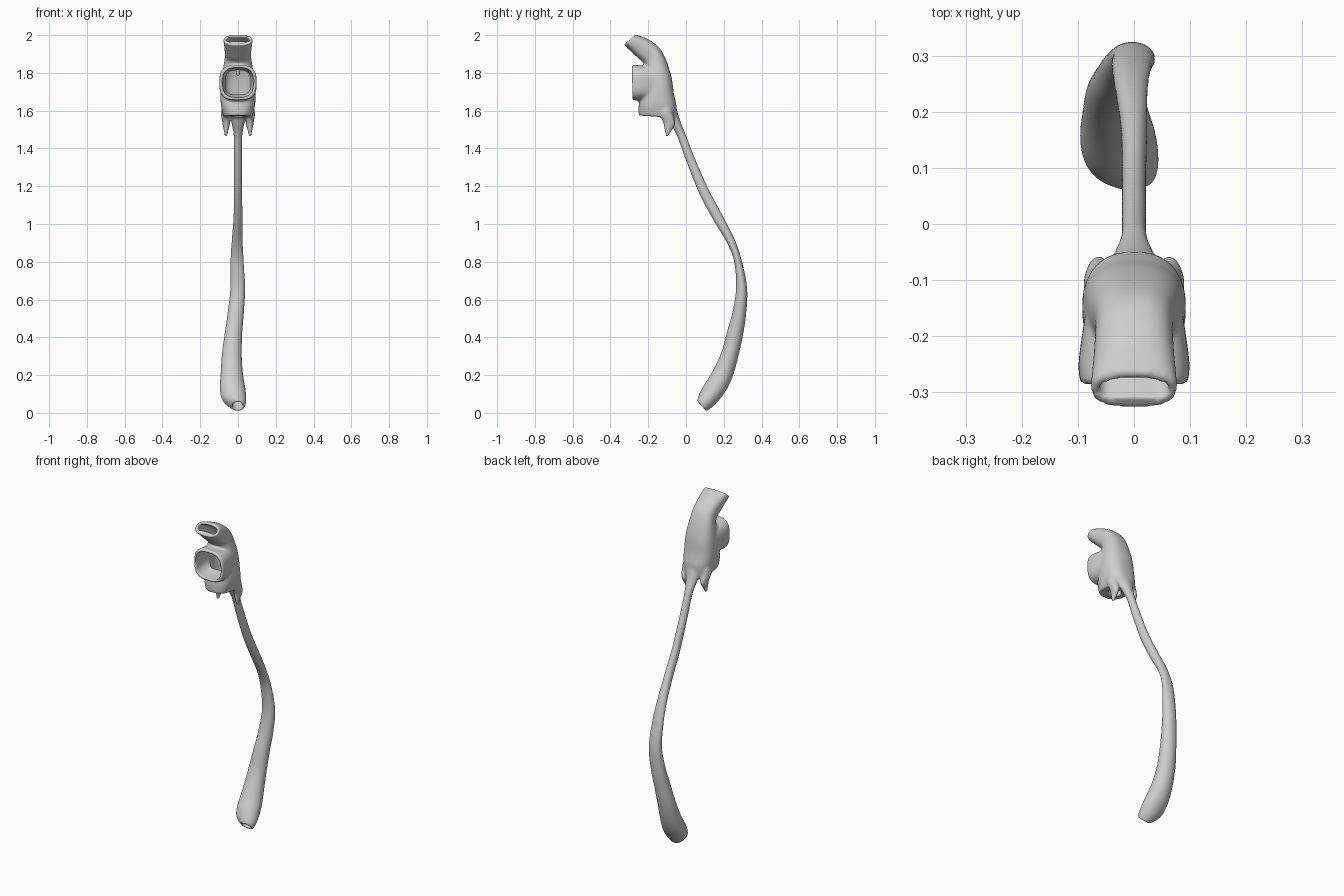
import bpy
import bmesh
from math import cos, sin, pi, copysign
from mathutils import Vector

cube = bpy.data.objects.get("Cube")
if cube:
    bpy.data.objects.remove(cube, do_unlink=True)

# Single matte grey
grey = bpy.data.materials.new("neutral grey")
grey.use_nodes = True
colour = (0.62, 0.62, 0.62, 1)
grey.diffuse_color = colour
grey.node_tree.nodes["Principled BSDF"].inputs["Base Color"].default_value = colour


def spline(rows, steps):
    """Smoothly interpolate a list of section rows."""
    rows = [Vector(r) for r in rows]
    last = len(rows) - 1
    out = []
    for i in range(last):
        a, b, c, d = (rows[min(max(k, 0), last)] for k in (i - 1, i, i + 1, i + 2))
        for s in range(steps):
            t = s / steps
            out.append(0.5 * (2 * b + (c - a) * t + (2 * a - 5 * b + 4 * c - d) * t ** 2
                              + (3 * b - a - 3 * c + d) * t ** 3))
    return out + [rows[last]]


def power(value, exponent):
    return copysign(abs(value) ** exponent, value)


def loft(bm, rows, roundness=2.0, dent=0.0, steps=6, sides=40):
    """Closed tube; each row is front y, z, back y, z, lowest x, highest x."""
    rings = []
    for fy, fz, by, bz, x0, x1 in spline(rows, steps):
        ring = []
        for k in range(sides):
            a = 2 * pi * k / sides
            u = power(cos(a), 2 / roundness)
            v = power(sin(a), 2 / roundness)
            if v < 0:
                v *= 1 - dent * v ** 4
            ring.append(bm.verts.new(((x0 + x1) / 2 + u * (x1 - x0) / 2,
                                      (fy + by) / 2 + v * (by - fy) / 2,
                                      (fz + bz) / 2 + v * (bz - fz) / 2)))
        rings.append(ring)
    for r, s in zip(rings, rings[1:]):
        for k in range(sides):
            n = (k + 1) % sides
            bm.faces.new((r[k], r[n], s[n], s[k]))
    bm.faces.new(rings[0])
    bm.faces.new(rings[-1])


def even(rows):
    """Expand rows that give only a half width."""
    return [r[:4] + (-r[4], r[4]) for r in rows]


def make_object(name, bm):
    bmesh.ops.recalc_face_normals(bm, faces=bm.faces)
    mesh = bpy.data.meshes.new(name)
    bm.to_mesh(mesh)
    bm.free()
    mesh.materials.append(grey)
    obj = bpy.data.objects.new(name, mesh)
    bpy.context.collection.objects.link(obj)
    return obj


def add_remesh(obj, size):
    mod = obj.modifiers.new("fuse", 'REMESH')
    mod.mode = 'VOXEL'
    mod.voxel_size = size
    mod.use_smooth_shade = True


def add_smooth(obj, count):
    mod = obj.modifiers.new("soften", 'SMOOTH')
    mod.factor = 0.5
    mod.iterations = count


solid = bmesh.new()

# Gullet running down into the sac
loft(solid, [
    (-.13, 1.64, -.065, 1.66, -.055, .055),
    (-.085, 1.54, -.03, 1.545, -.036, .036),
    (-.045, 1.46, 0, 1.47, -.023, .023),
    (0, 1.335, .047, 1.35, -.022, .022),
    (.07, 1.16, .117, 1.19, -.022, .022),
    (.145, 1.02, .194, 1.045, -.024, .024),
    (.217, .9, .257, .92, -.034, .025),
    (.255, .8, .297, .8, -.041, .031),
    (.265, .66, .324, .656, -.041, .038),
    (.245, .53, .318, .52, -.056, .031),
    (.22, .44, .303, .42, -.069, .023),
    (.187, .32, .28, .31, -.085, .02),
    (.14, .22, .25, .2, -.092, .026),
    (.088, .135, .21, .115, -.096, .04),
    (.066, .09, .155, .045, -.082, .044),
    (.058, .063, .108, .008, -.04, .038)])

# Upper passage and throat body
loft(solid, even([
    (-.33, 1.95, -.265, 2.003, .078),
    (-.255, 1.88, -.19, 1.972, .071),
    (-.22, 1.845, -.125, 1.91, .07),
    (-.225, 1.78, -.08, 1.79, .085),
    (-.235, 1.7, -.064, 1.69, .092),
    (-.25, 1.63, -.05, 1.625, .09),
    (-.25, 1.575, -.05, 1.56, .076)]), roundness=2.5)

# Mouth collar
loft(solid, even([
    (-.15, 1.68, -.15, 1.82, .085),
    (-.2, 1.66, -.2, 1.835, .093),
    (-.25, 1.655, -.25, 1.84, .099),
    (-.284, 1.656, -.286, 1.844, .096)]), roundness=3)

# Paired side pouches with hanging points
for side in (1, -1):
    rows = [(-.15, 1.64, -.08, 1.64, .04, .08),
            (-.145, 1.59, -.07, 1.58, .04, .09),
            (-.122, 1.54, -.057, 1.53, .042, .083),
            (-.114, 1.5, -.075, 1.495, .05, .076),
            (-.107, 1.462, -.094, 1.462, .058, .07)]
    loft(solid, [r[:4] + (side * r[4], side * r[5]) for r in rows])

body = make_object("throat_and_sac", solid)

hollow = bmesh.new()

# Inside of the upper passage and throat
loft(hollow, even([
    (-.345, 1.982, -.3, 2.018, .063),
    (-.316, 1.958, -.276, 1.992, .063),
    (-.24, 1.895, -.2, 1.948, .057),
    (-.19, 1.845, -.145, 1.895, .053),
    (-.19, 1.79, -.1, 1.79, .068),
    (-.2, 1.7, -.085, 1.69, .072),
    (-.2, 1.63, -.075, 1.63, .066),
    (-.19, 1.595, -.09, 1.595, .05)]), roundness=2.5, dent=0.45)

# Mouth opening
loft(hollow, even([
    (-.32, 1.671, -.32, 1.827, .08),
    (-.25, 1.673, -.25, 1.825, .08),
    (-.17, 1.69, -.17, 1.81, .065)]), roundness=3)

# Windpipe opening under the throat
loft(hollow, even([
    (-.19, 1.64, -.135, 1.64, .034),
    (-.195, 1.57, -.13, 1.57, .036),
    (-.2, 1.52, -.13, 1.52, .036)]))

# Outlet at the foot of the sac
loft(hollow, [
    (.17, .23, .22, .215, -.05, 0),
    (.11, .14, .17, .11, -.055, .025),
    (.066, .055, .1, .017, -.028, .026),
    (.04, .03, .075, -.01, -.028, .026)])

cutter = make_object("hollow_cutter", hollow)
cutter.hide_render = True
add_remesh(cutter, 0.007)

# Fuse the parts, hollow them, then round every edge
add_remesh(body, 0.007)
cut = body.modifiers.new("hollow", 'BOOLEAN')
cut.operation = 'DIFFERENCE'
cut.solver = 'EXACT'
cut.object = cutter
add_remesh(body, 0.005)
add_smooth(body, 3)

bpy.context.view_layer.update()
graph = bpy.context.evaluated_depsgraph_get()
baked = bpy.data.meshes.new_from_object(body.evaluated_get(graph))
body.modifiers.clear()
body.data = baked
bpy.data.objects.remove(cutter, do_unlink=True)
baked.materials.clear()
baked.materials.append(grey)

# Soft drop hanging inside the mouth
drop = bmesh.new()
loft(drop, even([
    (-.215, 1.835, -.18, 1.835, .022),
    (-.208, 1.81, -.187, 1.81, .011),
    (-.206, 1.795, -.189, 1.795, .009),
    (-.2, 1.784, -.195, 1.784, .003)]), sides=16)
uvula = make_object("uvula", drop)

for obj in (body, uvula):
    obj.data.polygons.foreach_set("use_smooth", [True] * len(obj.data.polygons))
    obj.data.update()
